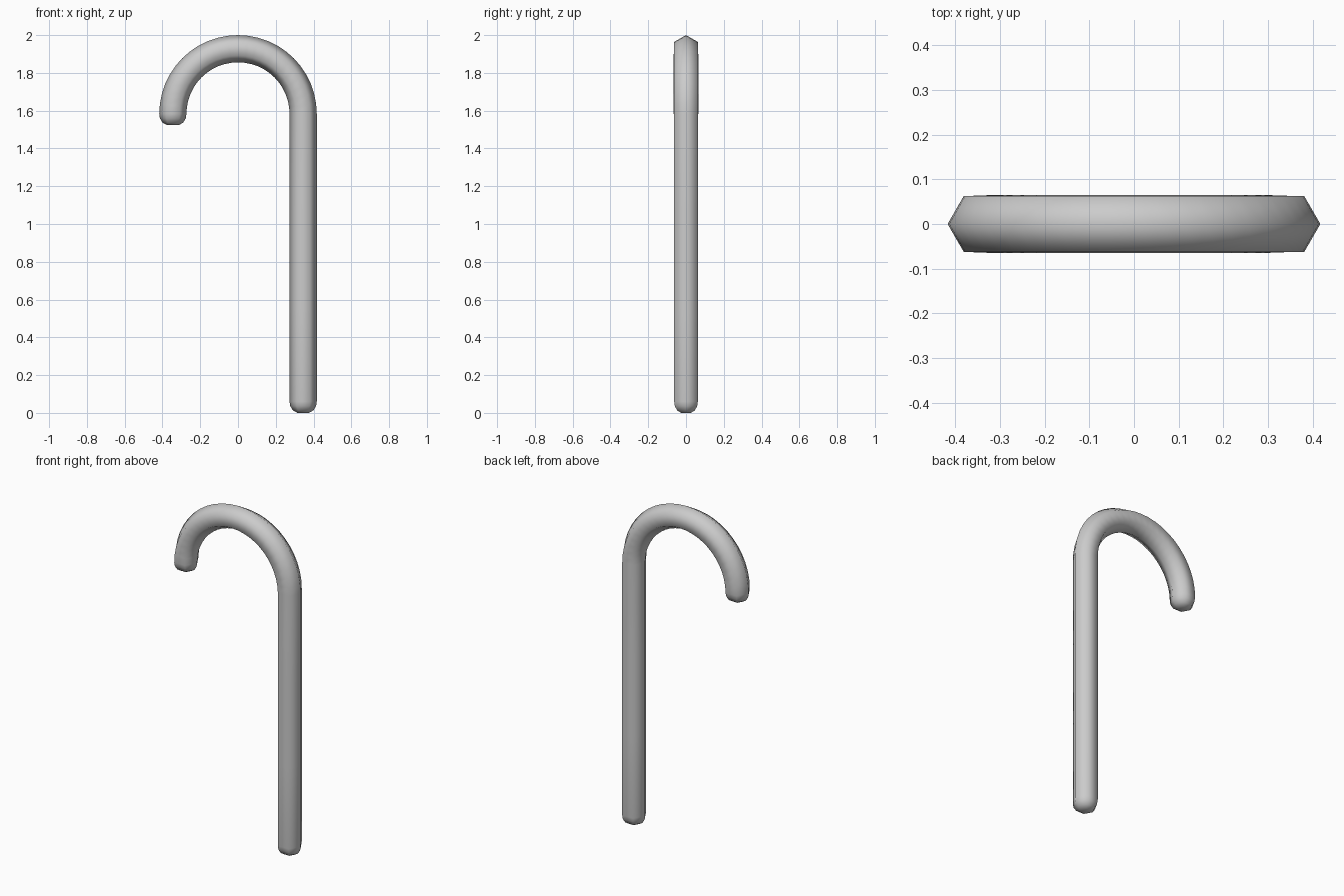
import bpy, bmesh
from math import sin, cos, pi, radians
from mathutils import Vector

if "Cube" in bpy.data.objects:
    bpy.data.objects.remove(bpy.data.objects["Cube"])

R_BEND, R_TUBE = 0.345, 0.072
Z_BEND, CAP = 1.583, 0.06

# Path stations: (centre, outward direction, section scale, inner-edge widening)
X = Vector((1, 0, 0))
caps = [(1.0, 0.42), (0.78, 0.75), (0.4, 0.95)]   # (distance along cap, scale)
stations = []
for d, s in caps:
    stations.append((Vector((R_BEND, 0, CAP * (1 - d))), X, s, 1.0))
for z in (CAP, 0.55, 1.05):
    stations.append((Vector((R_BEND, 0, z)), X, 1.0, 1.0))
N = 24
for i in range(N + 1):
    a = pi * i / N
    out = Vector((cos(a), 0, sin(a)))
    stations.append((Vector((0, 0, Z_BEND)) + out * R_BEND, out, 1.0,
                     1.0 + 0.045 * min(1, i / 3)))
for d, s in reversed(caps):
    stations.append((Vector((-R_BEND, 0, Z_BEND - CAP * d)), -X, s, 1.0))

# Hexagonal tube swept along the stations, closed at both ends
bm = bmesh.new()
rings = []
for c, out, s, wide in stations:
    ring = []
    for k in range(6):
        a = k * pi / 3
        y = sin(a) * R_TUBE * s * (wide if cos(a) < 0 else 1)
        ring.append(bm.verts.new(c + out * (cos(a) * R_TUBE * s) + Vector((0, y, 0))))
    rings.append(ring)
for r0, r1 in zip(rings, rings[1:]):
    for k in range(6):
        j = (k + 1) % 6
        bm.faces.new((r0[k], r0[j], r1[j], r1[k]))
bm.faces.new(rings[0][::-1])
bm.faces.new(rings[-1])
bmesh.ops.recalc_face_normals(bm, faces=bm.faces)

mesh = bpy.data.meshes.new("hooked_cane")
bm.to_mesh(mesh)
bm.free()
cane = bpy.data.objects.new("hooked_cane", mesh)
bpy.context.collection.objects.link(cane)
bpy.context.view_layer.objects.active = cane
cane.select_set(True)
bpy.ops.object.shade_smooth_by_angle(angle=radians(80))
